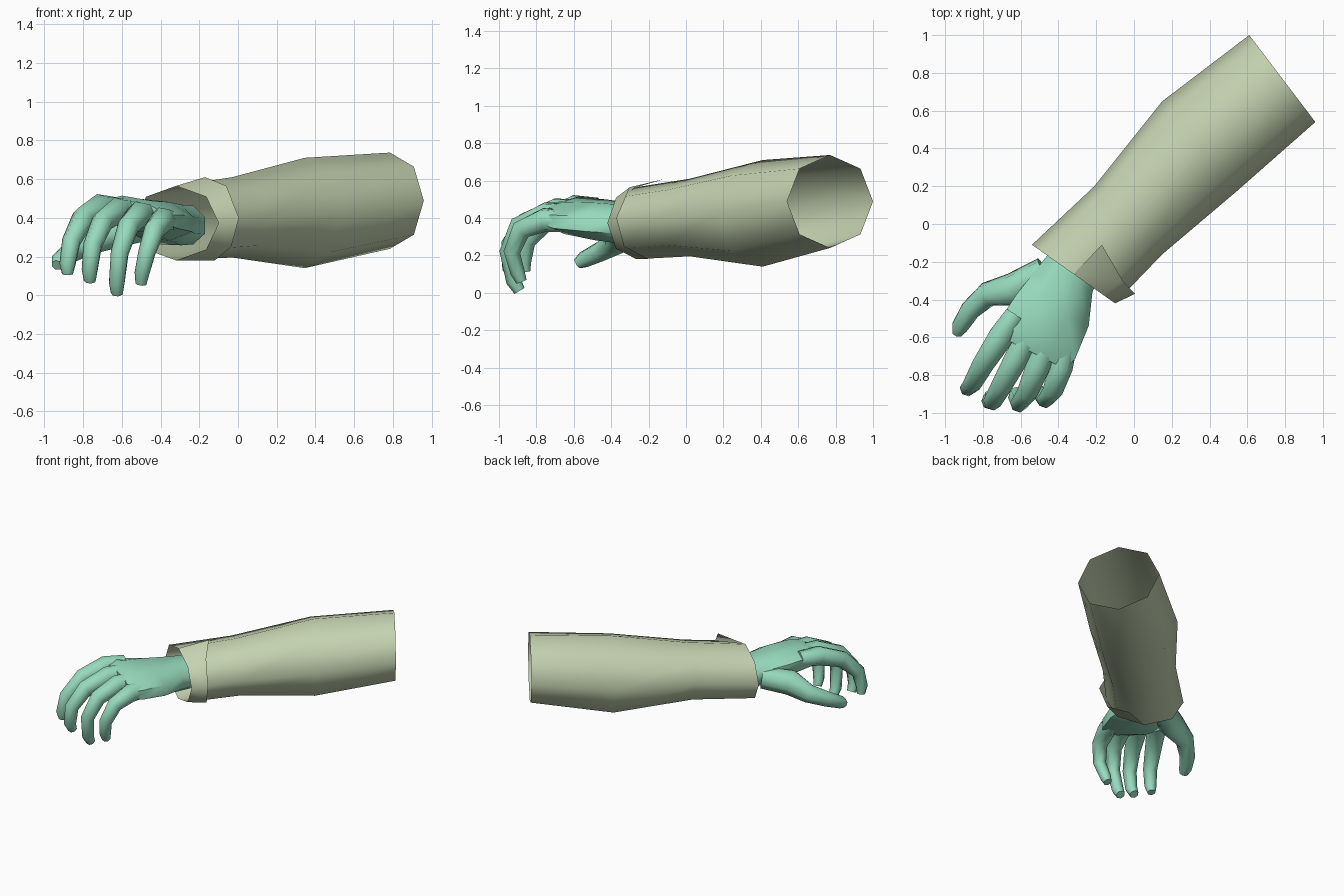
import bpy, bmesh, math
from mathutils import Vector

cube = bpy.data.objects.get("Cube")
if cube:
    bpy.data.objects.remove(cube)


def make_material(name, rgb):
    mat = bpy.data.materials.new(name)
    mat.use_nodes = True
    mat.diffuse_color = (*rgb, 1)
    mat.node_tree.nodes["Principled BSDF"].inputs["Base Color"].default_value = (*rgb, 1)
    return mat


cloth = make_material("pale_sage_cloth", (0.56, 0.65, 0.44))
skin = make_material("mint_skin", (0.31, 0.70, 0.51))


def loft(name, rings, mat, closed=True, caps=False, angle=60):
    """Skin a run of cross-sections with quads."""
    bm = bmesh.new()
    loops = [[bm.verts.new(p) for p in ring] for ring in rings]
    n = len(loops[0])
    for a, b in zip(loops, loops[1:]):
        for i in range(n if closed else n - 1):
            j = (i + 1) % n
            bm.faces.new((a[i], a[j], b[j], b[i]))
    if caps:
        bm.faces.new(loops[0])
        bm.faces.new(loops[-1])
    bmesh.ops.recalc_face_normals(bm, faces=bm.faces)
    mesh = bpy.data.meshes.new(name)
    bm.to_mesh(mesh)
    bm.free()
    obj = bpy.data.objects.new(name, mesh)
    bpy.context.collection.objects.link(obj)
    mesh.materials.append(mat)
    bpy.ops.object.select_all(action='DESELECT')
    obj.select_set(True)
    bpy.context.view_layer.objects.active = obj
    bpy.ops.object.shade_smooth_by_angle(angle=math.radians(angle))
    return obj


def sleeve_ring(thumb_side, outer_side, low, high):
    """Octagon between two side points, with a corner at top and bottom."""
    a, b = Vector(thumb_side), Vector(outer_side)
    mid, half = (a + b) / 2, (a - b) / 2
    ring = []
    for k in range(8):
        t = k * math.pi / 4
        p = mid + half * math.cos(t)
        ring.append((p.x, p.y, (low + high) / 2 + (high - low) / 2 * math.sin(t)))
    return ring


def tube(name, path, lateral, sides=7):
    """Tapered digit along points given as x, y, z, radius."""
    pts = [Vector(p[:3]) for p in path]
    rings = []
    for i, c in enumerate(pts):
        tangent = (pts[min(i + 1, len(pts) - 1)] - pts[max(i - 1, 0)]).normalized()
        side = Vector(lateral)
        side = (side - tangent * side.dot(tangent)).normalized()
        up = tangent.cross(side)
        r = path[i][3]
        rings.append([c + (side * math.cos(a) + up * math.sin(a)) * r
                      for a in (k * math.tau / sides for k in range(sides))])
    return loft(name, rings, skin, caps=True)


# Sleeve, open at both ends
cuff = sleeve_ring((-0.54, -0.11), (-0.10, -0.42), 0.18, 0.565)
loft("sleeve", [
    sleeve_ring((0.61, 1.0), (0.96, 0.54), 0.24, 0.737),
    sleeve_ring((0.15, 0.65), (0.54, 0.17), 0.14, 0.71),
    sleeve_ring((-0.21, 0.20), (0.15, -0.16), 0.195, 0.61),
    cuff,
], cloth)

# Folded-back cuff on the outer side
loft("cuff_flap", [
    cuff[2:7],
    [(-0.17, -0.11, 0.61), (-0.06, -0.30, 0.565), (0.005, -0.37, 0.40),
     (-0.035, -0.33, 0.25), (-0.12, -0.20, 0.18)],
], cloth, closed=False)


# Palm
def palm_ring(inner, outer, thick):
    """Flattened octagon whose two edges may sit at different heights."""
    a, b = Vector(inner), Vector(outer)
    ring = []
    for k in range(8):
        t = (k + 0.5) * math.pi / 4
        p = (a + b) / 2 + (a - b) / 2 * math.cos(t) / math.cos(math.pi / 8)
        p.z += thick / 2 * math.sin(t) / math.sin(3 * math.pi / 8)
        ring.append(p)
    return ring


loft("palm", [
    palm_ring((-0.38, -0.06, 0.37), (-0.17, -0.24, 0.36), 0.20),
    palm_ring((-0.47, -0.18, 0.37), (-0.22, -0.36, 0.36), 0.21),
    palm_ring((-0.62, -0.37, 0.41), (-0.24, -0.54, 0.37), 0.20),
    palm_ring((-0.72, -0.52, 0.45), (-0.31, -0.71, 0.38), 0.17),
    palm_ring((-0.70, -0.60, 0.45), (-0.36, -0.77, 0.39), 0.12),
], skin, caps=True)

# Fingers, curled downward
fingers = {
    "index_finger": [(-0.63, -0.48, 0.45, 0.06), (-0.71, -0.60, 0.455, 0.07),
                     (-0.80, -0.74, 0.40, 0.06), (-0.86, -0.85, 0.28, 0.05),
                     (-0.88, -0.87, 0.16, 0.043), (-0.88, -0.86, 0.11, 0.03)],
    "middle_finger": [(-0.54, -0.55, 0.44, 0.06), (-0.62, -0.70, 0.44, 0.067),
                      (-0.70, -0.85, 0.38, 0.058), (-0.75, -0.94, 0.26, 0.05),
                      (-0.765, -0.94, 0.13, 0.043), (-0.765, -0.91, 0.075, 0.032)],
    "ring_finger": [(-0.44, -0.58, 0.42, 0.06), (-0.51, -0.75, 0.42, 0.067),
                    (-0.565, -0.89, 0.36, 0.057), (-0.61, -0.95, 0.22, 0.048),
                    (-0.625, -0.92, 0.06, 0.042), (-0.625, -0.89, 0.01, 0.032)],
    "little_finger": [(-0.35, -0.58, 0.38, 0.06), (-0.39, -0.76, 0.39, 0.066),
                      (-0.43, -0.88, 0.34, 0.055), (-0.47, -0.93, 0.22, 0.046),
                      (-0.495, -0.90, 0.11, 0.04), (-0.50, -0.88, 0.06, 0.03)],
}
for name, path in fingers.items():
    tube(name, path, (0.85, -0.5, 0))

# Thumb
tube("thumb", [(-0.47, -0.25, 0.36, 0.08), (-0.64, -0.35, 0.33, 0.093),
               (-0.78, -0.375, 0.27, 0.068), (-0.87, -0.46, 0.22, 0.055),
               (-0.925, -0.55, 0.175, 0.045), (-0.935, -0.58, 0.155, 0.03)], (0, 0, 1))
